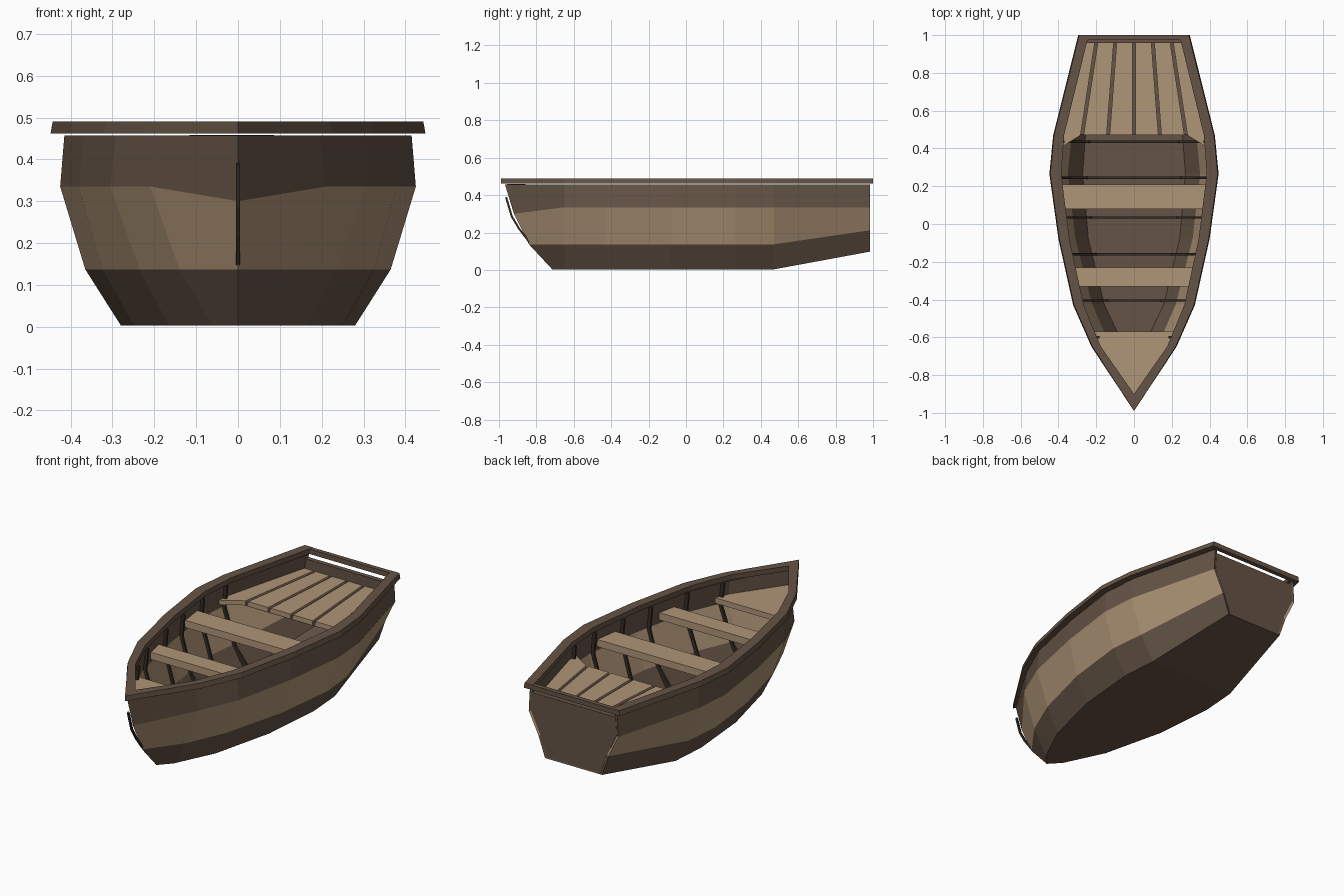
import bpy
import bmesh

cube = bpy.data.objects.get("Cube")
if cube:
    bpy.data.objects.remove(cube)


def material(name, color):
    m = bpy.data.materials.new(name)
    m.use_nodes = True
    m.diffuse_color = (*color, 1)
    m.node_tree.nodes["Principled BSDF"].inputs["Base Color"].default_value = (*color, 1)
    return m


BROWN = material("dark brown wood", (0.13, 0.088, 0.06))
TAN = material("light tan wood", (0.43, 0.30, 0.185))
BLACK = material("blackened wood", (0.035, 0.027, 0.021))


def finish(name, bm, mats, recalc=True):
    if recalc:
        bmesh.ops.recalc_face_normals(bm, faces=bm.faces)
    mesh = bpy.data.meshes.new(name)
    bm.to_mesh(mesh)
    bm.free()
    for m in mats:
        mesh.materials.append(m)
    obj = bpy.data.objects.new(name, mesh)
    bpy.context.collection.objects.link(obj)
    return obj


def loft(name, rings, mats, closed=True, pattern=None):
    """Skin a row of cross-sections; closed sections get end caps."""
    bm = bmesh.new()
    rows = [[bm.verts.new(p) for p in ring] for ring in rings]
    n = len(rows[0])
    for a, b in zip(rows, rows[1:]):
        for j in range(n if closed else n - 1):
            k = (j + 1) % n
            face = bm.faces.new((a[j], a[k], b[k], b[j]))
            face.material_index = pattern[j] if pattern else 0
    if closed:
        bm.faces.new(rows[0])
        bm.faces.new(rows[-1])
    bmesh.ops.remove_doubles(bm, verts=bm.verts, dist=0.0005)
    return finish(name, bm, mats, closed)


def board(name, outline, z0, z1, mat):
    """Flat board with the given plan outline."""
    return loft(name, [[(x, y, z) for x, y in outline] for z in (z0, z1)], [mat])


def mirrored(side):
    return side + [(-x, y) for x, y in reversed(side) if x > 0]


# Hull stations: y, then half widths at floor, chine, waist and top
STATIONS = [
    (-0.65, (0.06, 0.14, 0.21, 0.195)),
    (-0.43, (0.165, 0.235, 0.305, 0.292)),
    (-0.08, (0.25, 0.325, 0.38, 0.368)),
    (0.265, (0.28, 0.365, 0.425, 0.415)),
    (0.47, (0.265, 0.345, 0.41, 0.40)),
    (0.985, (0.175, 0.215, 0.275, 0.268)),
]
BOW = [(-0.715, 0.003), (-0.84, 0.137), (-0.92, 0.30), (-0.968, 0.457)]
HEIGHTS = [0.003, 0.137, 0.335, 0.457]
STERN_RISE = [0.095, 0.075, 0, 0]


def section(y):
    """Half width and height of each hull level at y."""
    result = []
    for level in range(4):
        pts = [(BOW[level][0], 0)] + [(s, w[level]) for s, w in STATIONS]
        width = 0
        for (y0, w0), (y1, w1) in zip(pts, pts[1:]):
            if y0 <= y <= y1:
                width = w0 + (w1 - w0) * (y - y0) / (y1 - y0)
        rise = STERN_RISE[level] * max(0, (y - 0.47) / (0.985 - 0.47))
        result.append((width, HEIGHTS[level] + rise))
    return result


def inside(y):
    """Half width available to the seats, between waist and top."""
    s = section(y)
    return max(0, (s[2][0] + s[3][0]) / 2 - 0.015)


# Hull shell with a pale band round the waist
rings = [[(0, y, z) for y, z in reversed(BOW)] + [(0, y, z) for y, z in BOW]]
for y, _ in STATIONS:
    s = section(y)
    rings.append([(w, y, z) for w, z in reversed(s)] + [(-w, y, z) for w, z in s])
hull = loft("hull", rings, [BROWN, TAN], closed=False, pattern=[0, 1, 0, 0, 0, 1, 0])
solid = hull.modifiers.new("thickness", "SOLIDIFY")
solid.thickness = 0.016
solid.offset = -1

# Transom
s = section(0.985)
s[-1] = (s[-1][0], 0.437)
profile = [(w - 0.012, z + 0.002) for w, z in s]
profile += [(-x, z) for x, z in reversed(profile)]
loft("transom", [[(x, y, z) for x, z in profile] for y in (0.957, 0.983)], [BROWN])

# Gunwale rail round both sides, and the bar across the stern
OUTER = [(0.29, 1.0), (0.423, 0.47), (0.443, 0.265), (0.395, -0.08),
         (0.317, -0.43), (0.22, -0.65), (0, -0.99)]
INNER = [(0.24, 1.0), (0.37, 0.47), (0.385, 0.265), (0.342, -0.08),
         (0.266, -0.43), (0.175, -0.65), (0, -0.90)]
rings = []
for (xo, yo), (xi, yi) in zip(mirrored(OUTER), mirrored(INNER)):
    flare = 0.005 if xo > 0 else -0.005 if xo < 0 else 0
    rings.append([(xo + flare, yo, 0.462), (xo, yo, 0.49), (xi, yi, 0.49), (xi, yi, 0.462)])
loft("gunwale", rings, [BROWN])
board("stern_bar", [(-0.25, 0.975), (0.25, 0.975), (0.25, 1.0), (-0.25, 1.0)], 0.462, 0.489, BROWN)


# Cross seats and the bow platform
def seat(name, ys, z0, z1):
    board(name, mirrored([(inside(y), y) for y in ys]), z0, z1, TAN)


seat("middle_seat", (0.08, 0.21), 0.36, 0.40)
seat("front_seat", (-0.33, -0.23), 0.36, 0.40)
seat("bow_platform", (-0.57, -0.65, -0.91), 0.35, 0.38)

# Stern deck: tapering planks over a dark backing
FRONT, BACK = 0.47, 0.957
gap = 0.008
front_x = [0, 0.137, 0.275, inside(FRONT)]
back_x = [0, 0.10, 0.20, inside(BACK)]
for side, label in ((1, "left"), (-1, "right")):
    for i in range(3):
        trim = gap if i < 2 else 0
        f0, f1 = front_x[i] + gap, front_x[i + 1] - trim
        b0, b1 = back_x[i] + gap, back_x[i + 1] - trim
        plan = [(f0, FRONT), (f1, FRONT), (b1, BACK), (b0, BACK)]
        if i == 2:
            plan.insert(1, (inside(0.40), 0.40))
        board(f"{label}_deck_plank_{i + 1}", [(side * x, y) for x, y in plan], 0.36, 0.385, TAN)
seat_back = mirrored([(inside(y) - 0.01, y) for y in (FRONT + 0.004, BACK)])
board("deck_backing", seat_back, 0.355, 0.374, BROWN)


# Ribs following the inside of the hull
def rib(y, number):
    s = section(y)

    def path(inset):
        half = [(max(w - inset, 0.005), z + (inset if i == 0 else 0))
                for i, (w, z) in enumerate(s)]
        return half[::-1] + [(-w, z) for w, z in half]

    rings = []
    for (xo, zo), (xi, zi) in zip(path(0.012), path(0.034)):
        rings.append([(xo, y - 0.006, zo), (xo, y + 0.006, zo),
                      (xi, y + 0.006, zi), (xi, y - 0.006, zi)])
    loft(f"rib_{number}", rings, [BLACK])


for number, y in enumerate((0.435, 0.245, 0.035, -0.16, -0.405, -0.6), 1):
    rib(y, number)

# Slim stem strip standing just off the bow
rings = []
for y, z in ((-0.967, 0.387), (-0.937, 0.285), (-0.895, 0.215), (-0.843, 0.147)):
    rings.append([(-0.005, y, z), (0.005, y, z), (0.005, y + 0.01, z + 0.004), (-0.005, y + 0.01, z + 0.004)])
loft("stem_strip", rings, [BLACK])
